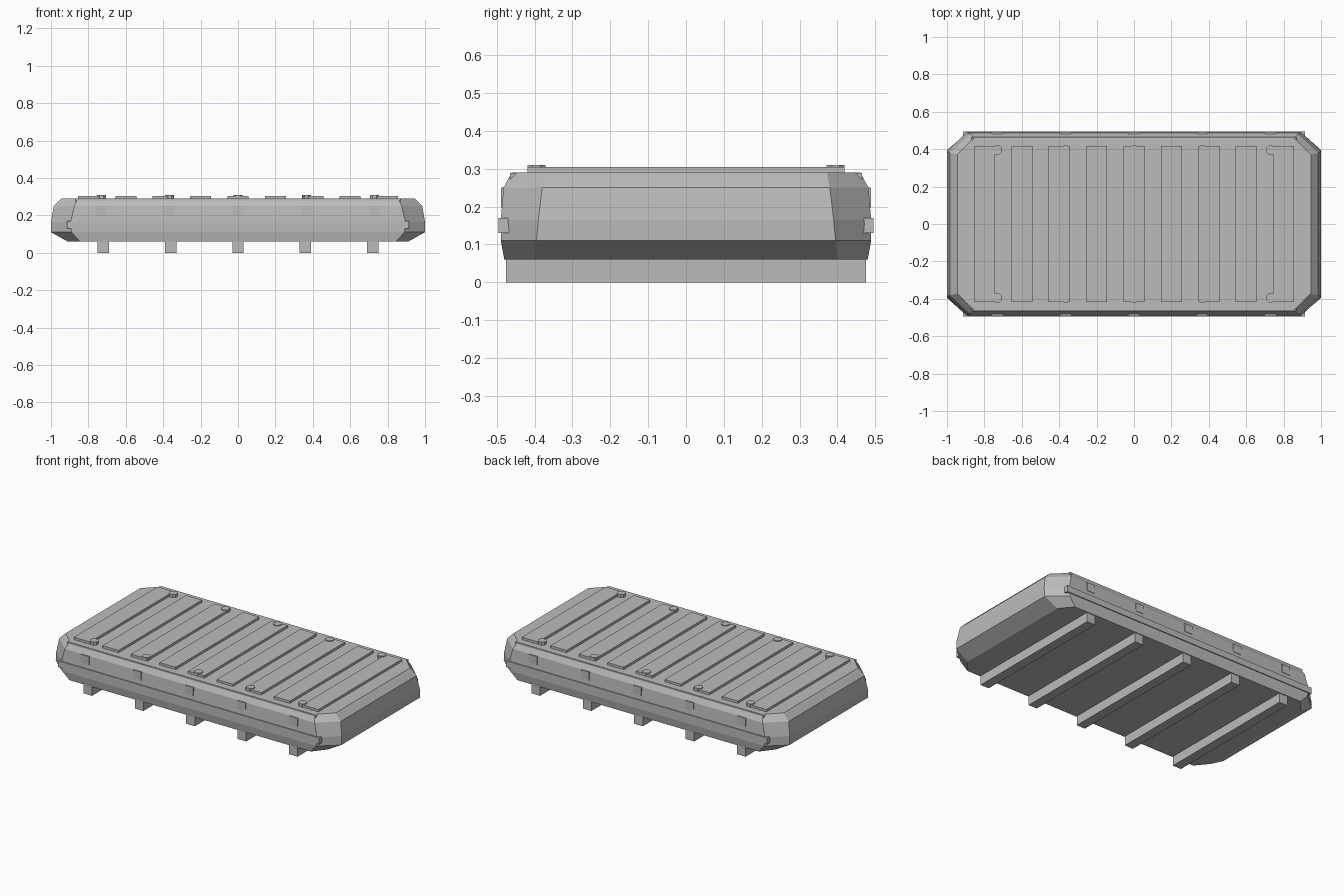
import bpy, bmesh, math
from mathutils import Matrix

if "Cube" in bpy.data.objects:
    bpy.data.objects.remove(bpy.data.objects["Cube"])

grey = bpy.data.materials.new("mid_grey")
grey.diffuse_color = (0.5, 0.5, 0.5, 1)
grey.use_nodes = True
grey.node_tree.nodes["Principled BSDF"].inputs["Base Color"].default_value = grey.diffuse_color


def finish(name, bm):
    bmesh.ops.recalc_face_normals(bm, faces=bm.faces)
    me = bpy.data.meshes.new(name)
    bm.to_mesh(me)
    bm.free()
    me.materials.append(grey)
    ob = bpy.data.objects.new(name, me)
    bpy.context.collection.objects.link(ob)
    return ob


def box(name, x0, x1, y0, y1, z0, z1):
    bm = bmesh.new()
    m = Matrix.Translation(((x0 + x1) / 2, (y0 + y1) / 2, (z0 + z1) / 2)) @ \
        Matrix.Diagonal((x1 - x0, y1 - y0, z1 - z0, 1))
    bmesh.ops.create_cube(bm, size=1, matrix=m)
    return finish(name, bm)


def prism(name, profile, half_x):
    """Extrude a (y, z) profile along x."""
    bm = bmesh.new()
    a, b = [[bm.verts.new((s * half_x, y, z)) for y, z in profile] for s in (-1, 1)]
    n = len(profile)
    bm.faces.new(a)
    bm.faces.new(b)
    for i in range(n):
        bm.faces.new((a[i], a[(i + 1) % n], b[(i + 1) % n], b[i]))
    return finish(name, bm)


# Main body: stacked octagons (z, half x, half y, corner x, corner y)
levels = [(0.06, 0.91, 0.48, 0.845, 0.40),
          (0.11, 1.00, 0.489, 0.89, 0.395),
          (0.165, 1.00, 0.489, 0.895, 0.39),
          (0.25, 0.985, 0.482, 0.875, 0.38),
          (0.29, 0.945, 0.46, 0.855, 0.372)]
bm = bmesh.new()
rings = []
for z, hx, hy, cx, cy in levels:
    pts = [(hx, -cy), (hx, cy), (cx, hy), (-cx, hy),
           (-hx, cy), (-hx, -cy), (-cx, -hy), (cx, -hy)]
    rings.append([bm.verts.new((x, y, z)) for x, y in pts])
bm.faces.new(rings[0])
bm.faces.new(rings[-1])
for a, b in zip(rings, rings[1:]):
    for i in range(8):
        j = (i + 1) % 8
        bm.faces.new((a[i], a[j], b[j], b[i]))
finish("body", bm)

# Raised ribs across the top
for i in range(9):
    x = (i - 4) * 0.2
    box(f"top_rib_{i}", x - 0.056, x + 0.056, -0.418, 0.418, 0.285, 0.305)

# Support skids underneath
for i in range(5):
    x = (i - 2) * 0.36
    box(f"skid_{i}", x - 0.03, x + 0.03, -0.475, 0.475, 0, 0.07)

for s, side in ((-1, "front"), (1, "back")):
    # Long side rail and small rail along the top edge
    prism(f"{side}_rail", [(s * 0.465, 0.13), (s * 0.495, 0.13),
                           (s * 0.495, 0.17), (s * 0.465, 0.17)], 0.915)
    prism(f"{side}_top_rail", [(s * 0.43, 0.289), (s * 0.465, 0.289),
                               (s * 0.465, 0.272)], 0.87)
    for i in range(5):
        x = (i - 2) * 0.365
        # Side clips
        y0, y1 = sorted((s * 0.46, s * 0.489))
        box(f"{side}_clip_{i}", x - 0.029, x + 0.029, y0, y1, 0.197, 0.25)
        # Octagonal bolts on top
        bm = bmesh.new()
        bmesh.ops.create_cone(bm, cap_ends=True, segments=8, radius1=0.026, radius2=0.026,
                              depth=0.025,
                              matrix=Matrix.Translation((x, s * 0.395, 0.2975))
                              @ Matrix.Rotation(math.pi / 8, 4, 'Z'))
        finish(f"{side}_bolt_{i}", bm)
